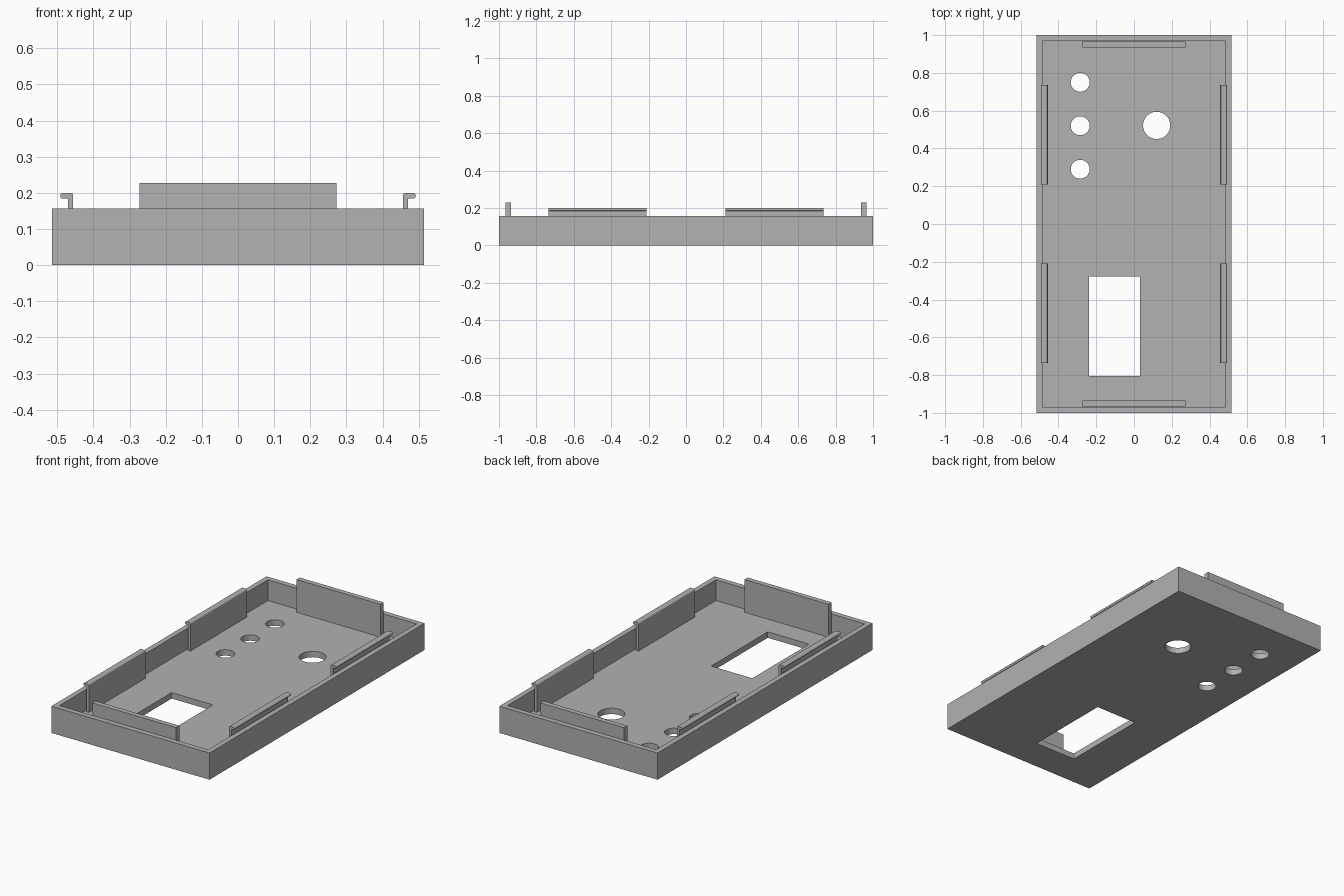
import bpy
import bmesh
from math import pi, cos, sin

if "Cube" in bpy.data.objects:
    bpy.data.objects.remove(bpy.data.objects["Cube"], do_unlink=True)

grey = bpy.data.materials.new("plain grey")
grey.use_nodes = True
colour = (0.445, 0.445, 0.445, 1)
grey.diffuse_color = colour
grey.node_tree.nodes["Principled BSDF"].inputs["Base Color"].default_value = colour

HALF_X, HALF_Y, RIM = 0.515, 1.0, 0.157
WALL, FLOOR = 0.031, 0.035


def finish(name, bm):
    bmesh.ops.recalc_face_normals(bm, faces=bm.faces)
    mesh = bpy.data.meshes.new(name)
    bm.to_mesh(mesh)
    bm.free()
    mesh.materials.append(grey)
    obj = bpy.data.objects.new(name, mesh)
    bpy.context.collection.objects.link(obj)
    return obj


def prism(name, points, offset):
    """Extrude a closed outline of 3D points along an offset."""
    bm = bmesh.new()
    face = bm.faces.new([bm.verts.new(p) for p in points])
    new = bmesh.ops.extrude_face_region(bm, geom=[face])["geom"]
    bmesh.ops.translate(bm, vec=offset, verts=[v for v in new if isinstance(v, bmesh.types.BMVert)])
    return finish(name, bm)


def box(name, x0, x1, y0, y1, z0, z1):
    outline = [(x0, y0, z0), (x1, y0, z0), (x1, y1, z0), (x0, y1, z0)]
    return prism(name, outline, (0, 0, z1 - z0))


def cylinder(name, x, y, r, n=48):
    ring = [(x + r * cos(2 * pi * i / n), y + r * sin(2 * pi * i / n), -0.1) for i in range(n)]
    return prism(name, ring, (0, 0, 0.2))


def arc(cx, cz, r, start, end, n=5):
    steps = [start + (end - start) * i / n for i in range(n + 1)]
    return [(cx + r * cos(a), cz + r * sin(a)) for a in steps]


# Open tray with its cavity, window and round holes cut out
tray = box("tray", -HALF_X, HALF_X, -HALF_Y, HALF_Y, 0, RIM)
cutters = [
    box("cavity_cutter", -HALF_X + WALL, HALF_X - WALL, -HALF_Y + WALL, HALF_Y - WALL, FLOOR, 0.3),
    box("window_cutter", -0.238, 0.031, -0.804, -0.277, -0.1, 0.1),
    cylinder("large_hole_cutter", 0.12, 0.522, 0.072),
]
cutters += [cylinder("small_hole_cutter", -0.285, y, 0.05) for y in (0.29, 0.52, 0.75)]
for cutter in cutters:
    cutter.hide_render = True
    cutter.hide_viewport = True
    cutter.display_type = 'WIRE'
    mod = tray.modifiers.new(cutter.name, 'BOOLEAN')
    mod.operation = 'DIFFERENCE'
    mod.solver = 'EXACT'
    mod.object = cutter

# Bake the cuts, then drop the cutters
graph = bpy.context.evaluated_depsgraph_get()
baked = bpy.data.meshes.new_from_object(tray.evaluated_get(graph))
tray.modifiers.clear()
tray.data = baked
for cutter in cutters:
    bpy.data.objects.remove(cutter, do_unlink=True)

# Upright tabs at the two short ends
for side, sign in (("front", -1), ("back", 1)):
    y0, y1 = sorted((sign * 0.935, sign * 0.965))
    box(side + "_tab", -0.273, 0.273, y0, y1, FLOOR - 0.005, 0.228)

# Snap clips along the long sides: a stem with a rounded outward hook
hook = [(0.456, FLOOR - 0.005), (0.471, FLOOR - 0.005), (0.471, 0.184)]
hook += arc(0.484, 0.192, 0.008, -pi / 2, pi / 2, 8)
hook += arc(0.464, 0.192, 0.008, pi / 2, pi)
for side, sign in (("left", 1), ("right", -1)):
    for place, y0 in (("front", -0.735), ("back", 0.21)):
        prism(f"{place}_{side}_clip", [(sign * x, y0, z) for x, z in hook], (0, 0.525, 0))
